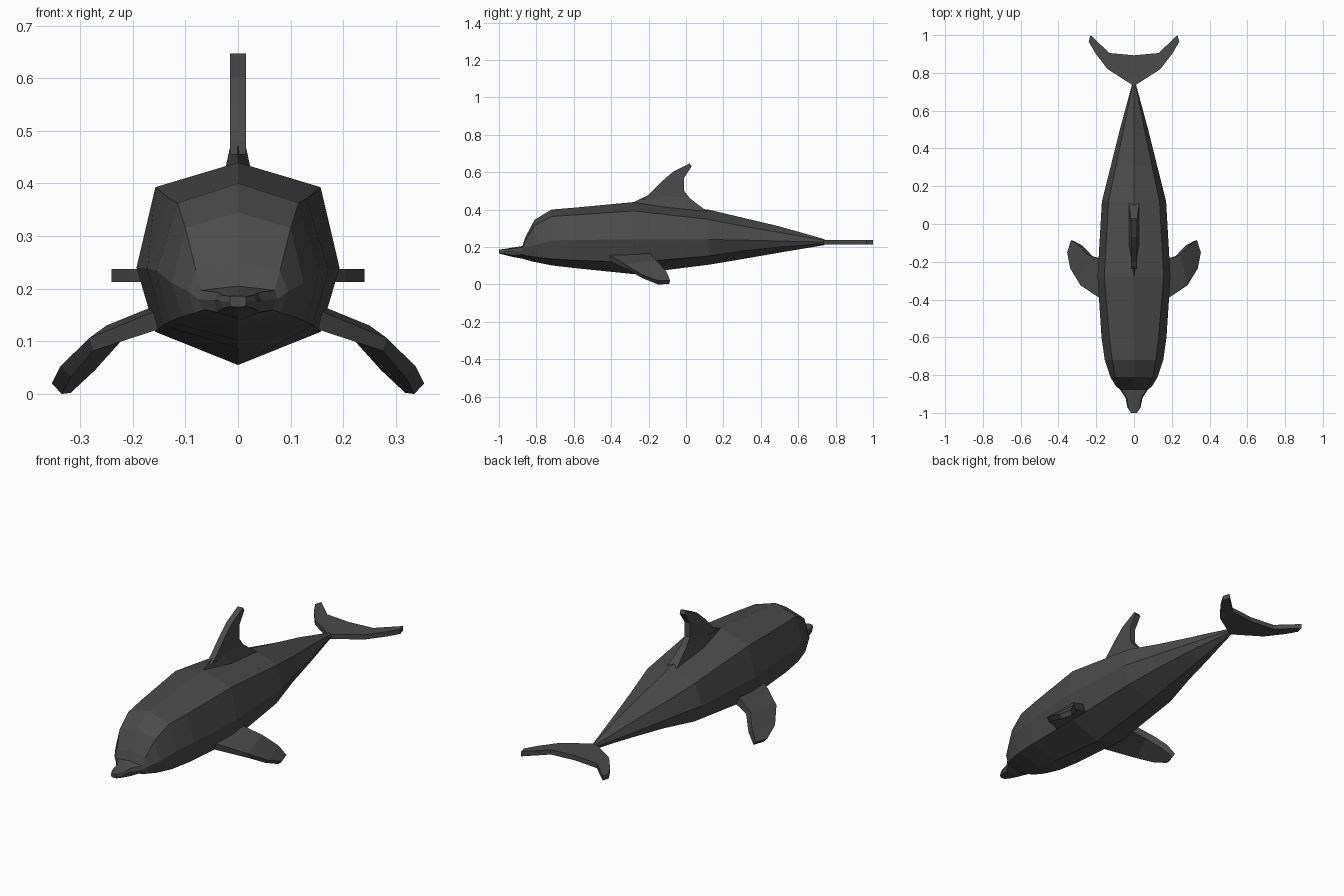
import bpy, bmesh

skin = bpy.data.materials.new("dark_grey_skin")
skin.diffuse_color = (0.07, 0.07, 0.07, 1)


def loft(name, rings):
    """Join matching closed rings of points into a capped, flat-shaded solid."""
    bm = bmesh.new()
    loops = [[bm.verts.new(p) for p in ring] for ring in rings]
    n = len(loops[0])
    for a, b in zip(loops, loops[1:]):
        for i in range(n):
            j = (i + 1) % n
            bm.faces.new((a[i], a[j], b[j], b[i]))
    bm.faces.new(loops[0])
    bm.faces.new(loops[-1])
    bmesh.ops.recalc_face_normals(bm, faces=bm.faces)
    mesh = bpy.data.meshes.new(name)
    bm.to_mesh(mesh)
    bm.free()
    mesh.materials.append(skin)
    obj = bpy.data.objects.new(name, mesh)
    bpy.context.collection.objects.link(obj)
    return obj


# Body sections: y, top z, upper x z, side x z, lower x z, bottom z
sections = [
    (-1.00, .186, .014, .186, .016, .175, .014, .166, .165),
    (-.97, .190, .030, .187, .035, .177, .030, .163, .158),
    (-.92, .198, .038, .193, .045, .178, .040, .155, .145),
    (-.875, .205, .070, .197, .075, .180, .066, .160, .138),
    (-.86, .250, .080, .235, .095, .195, .082, .154, .133),
    (-.81, .345, .100, .315, .125, .210, .107, .147, .120),
    (-.72, .400, .115, .363, .155, .235, .130, .137, .102),
    (-.60, .410, .130, .371, .172, .238, .143, .130, .088),
    (-.28, .440, .157, .393, .193, .240, .157, .118, .055),
    (.12, .400, .135, .348, .170, .240, .132, .152, .105),
    (.31, .355, .095, .310, .122, .237, .094, .180, .137),
    (.50, .310, .055, .278, .075, .232, .060, .200, .170),
    (.74, .242, .008, .236, .010, .227, .008, .218, .210),
]
rings = []
for y, zt, xu, zu, xm, zm, xl, zl, zb in sections:
    half = [(xu, zu), (xm, zm), (xl, zl)]
    ring = [(0, y, zt)] + [(x, y, z) for x, z in half] + [(0, y, zb)]
    rings.append(ring + [(-x, y, z) for x, z in reversed(half)])
loft("body", rings)

# Dorsal fin: swept side profile with constant thickness
fin = [(-.235, .455), (-.20, .48), (-.13, .55), (-.07, .602), (.02, .647),
       (.03, .63), (-.01, .57), (-.01, .50), (.025, .455)]
loft("dorsal_fin", [[(x, y, z) for y, z in fin] for x in (-.015, .015)])

# Flared foot blending the dorsal fin into the back
foot = [[(0, -.28, .44), (.028, -.10, .41), (.028, .12, .385),
         (-.028, .12, .385), (-.028, -.10, .41)],
        [(0, -.205, .476), (.015, -.13, .47), (.015, .012, .467),
         (-.015, .012, .467), (-.015, -.13, .47)]]
loft("dorsal_fin_base", foot)

# Tail fluke: mirrored outline, thin flat plate
right = [(.14, .82), (.205, .905), (.24, .965), (.23, 1.0), (.13, .905)]
outline = ([(0, .73)] + right + [(0, .893)]
           + [(-x, y) for x, y in reversed(right)])
loft("tail_fluke", [[(x, y, z) for x, y in outline] for z in (.213, .237)])

# Flippers: sections of front-top, back-top, back-bottom, front-bottom
flipper = [
    [(.14, -.42, .165), (.14, -.20, .175), (.12, -.20, .135), (.13, -.42, .13)],
    [(.283, -.325, .106), (.25, -.16, .13), (.22, -.17, .103), (.275, -.32, .082)],
    [(.338, -.235, .052), (.30, -.105, .07), (.272, -.115, .045), (.318, -.23, .032)],
    [(.354, -.15, .02), (.333, -.085, .022), (.318, -.09, .002), (.335, -.15, 0)],
]
for side, sign in (("left", -1), ("right", 1)):
    loft(side + "_flipper",
         [[(sign * x, y, z) for x, y, z in ring] for ring in flipper])
